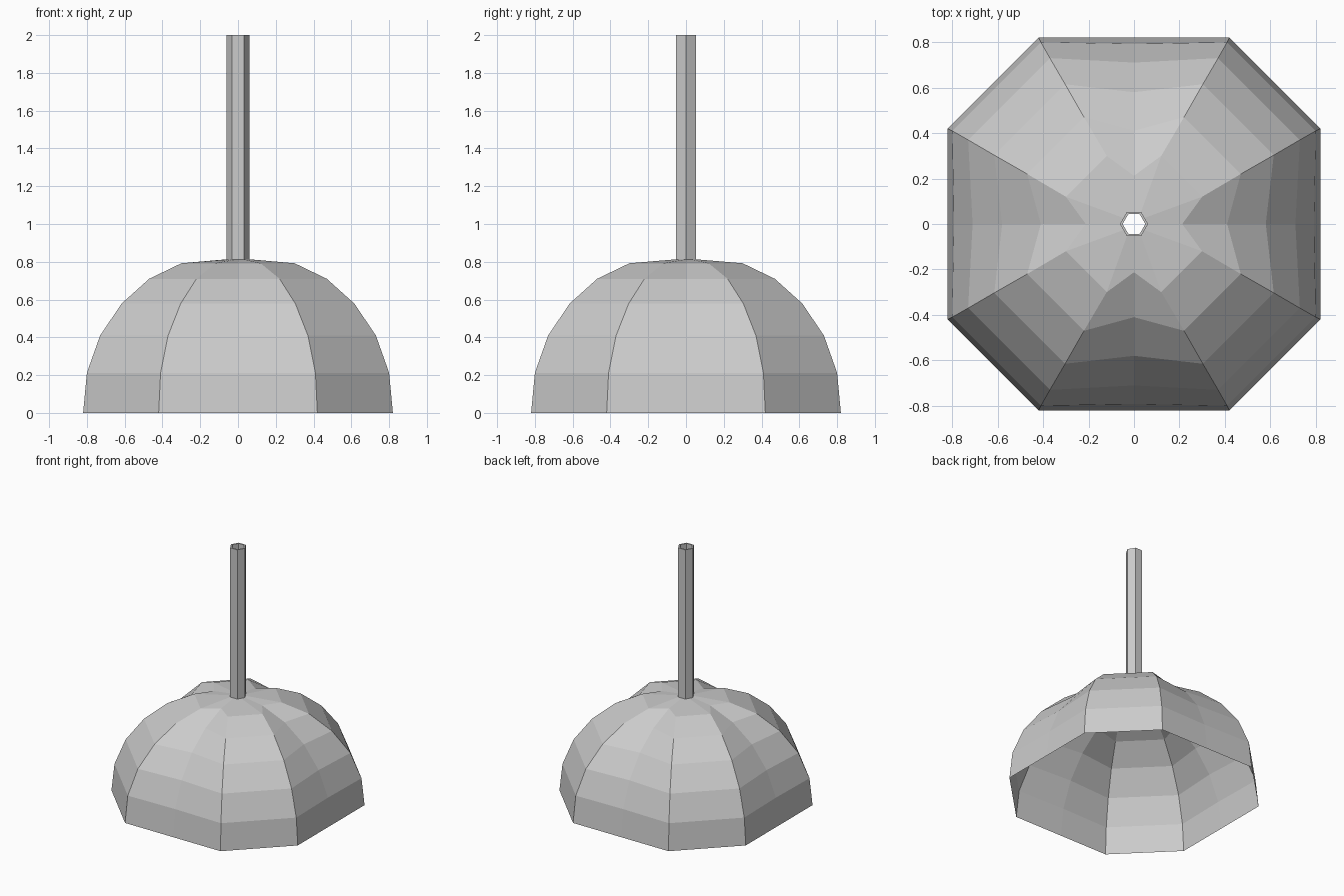
import bpy, bmesh
from math import sin, cos, radians

if "Cube" in bpy.data.objects:
    bpy.data.objects.remove(bpy.data.objects["Cube"])


def build(name, loops, closed=False):
    """Skin a stack of equal-count vertex loops with quads."""
    bm = bmesh.new()
    rings = [[bm.verts.new(p) for p in loop] for loop in loops]
    pairs = list(zip(rings, rings[1:]))
    if closed:
        pairs.append((rings[-1], rings[0]))
    for a, b in pairs:
        n = len(a)
        for i in range(n):
            j = (i + 1) % n
            bm.faces.new((a[i], a[j], b[j], b[i]))
    bmesh.ops.recalc_face_normals(bm, faces=bm.faces)
    mesh = bpy.data.meshes.new(name)
    bm.to_mesh(mesh)
    bm.free()
    obj = bpy.data.objects.new(name, mesh)
    bpy.context.collection.objects.link(obj)
    return obj


def hexagon(r, z):
    return [(r * cos(radians(60 * k)), r * sin(radians(60 * k)), z) for k in range(6)]


def dome_ring(mid, out, side, z):
    """Side centre plus two corners, repeated for the four sides."""
    pts = []
    for x, y in ((mid, 0), (out, side), (side, out)):
        pts.append((x, y))
    return [(x * c - y * s, x * s + y * c, z)
            for c, s in ((1, 0), (0, 1), (-1, 0), (0, -1)) for x, y in pts]


R_TUBE, R_BORE, R_DOME, Z_NECK = 0.062, 0.05, 0.82, 0.813

# Dome cup: side centres follow a sphere, corners bulge outward to an octagon
corners = [(0.82, 0.42), (0.80, 0.41), (0.73, 0.37), (0.615, 0.303), (0.47, 0.22), (0.30, 0.12)]
loops = []
for i, (out, side) in enumerate(corners):
    a = radians(15 * i)
    loops.append(dome_ring(R_DOME * cos(a), out, side, R_DOME * sin(a)))

# Hexagonal neck opening with edge midpoints, so it matches the 12-point rings
h = hexagon(R_TUBE, Z_NECK)
neck = []
for k in range(6):
    p, q = h[k], h[(k + 1) % 6]
    neck += [p, ((p[0] + q[0]) / 2, (p[1] + q[1]) / 2, Z_NECK)]
loops.append(neck)
build("rubber_cup", loops)

# Hollow six-sided handle
build("handle", [hexagon(R_TUBE, Z_NECK), hexagon(R_TUBE, 2.0),
                 hexagon(R_BORE, 2.0), hexagon(R_BORE, Z_NECK)], closed=True)
